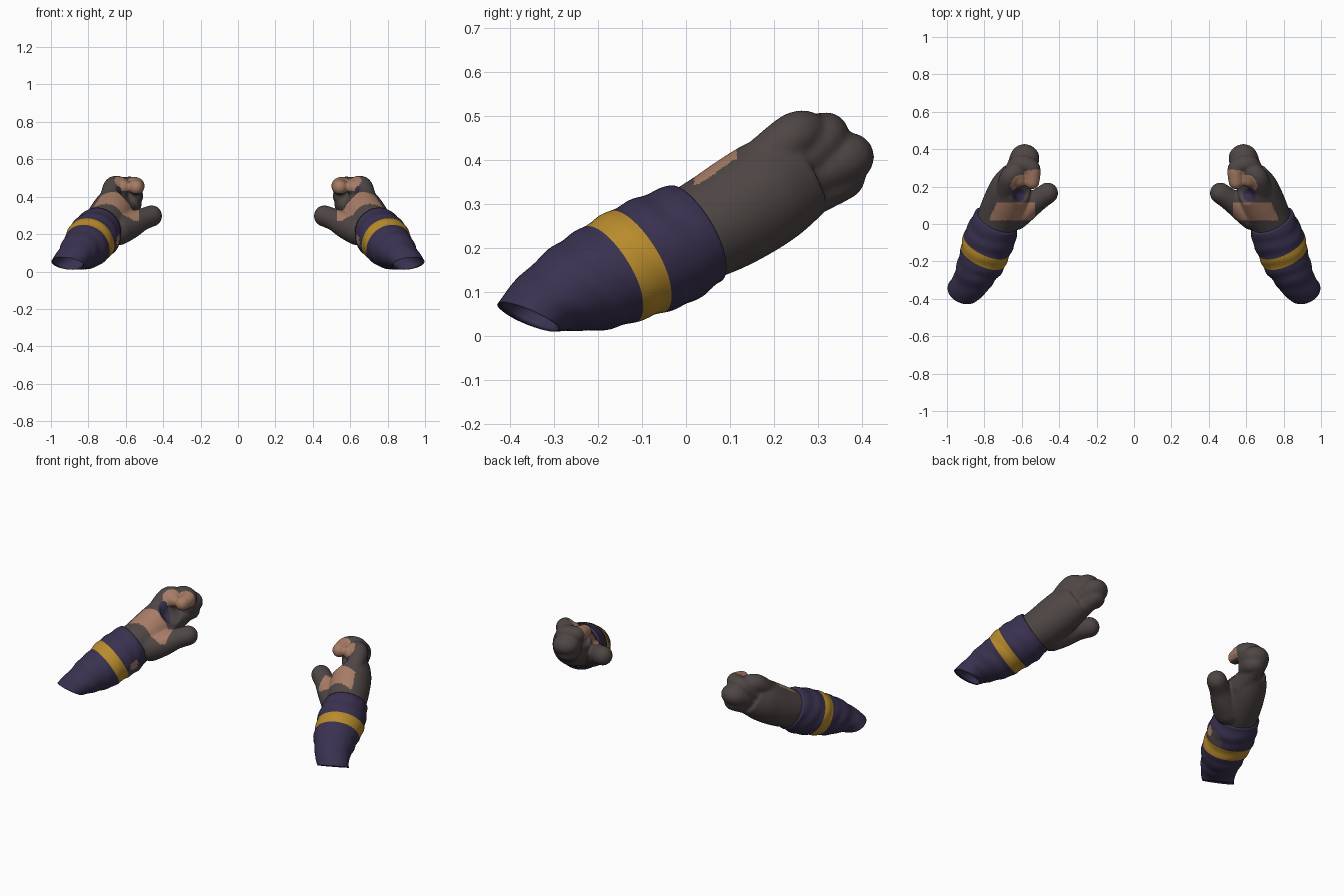
import bpy, bmesh, math
from mathutils import Matrix, Vector

cube = bpy.data.objects.get("Cube")
if cube:
    bpy.data.objects.remove(cube, do_unlink=True)


def material(name, rgb):
    m = bpy.data.materials.new(name)
    m.use_nodes = True
    m.diffuse_color = (*rgb, 1)
    bsdf = m.node_tree.nodes["Principled BSDF"]
    bsdf.inputs["Base Color"].default_value = (*rgb, 1)
    bsdf.inputs["Roughness"].default_value = 0.8
    return m


PURPLE, GOLD, GREY, SKIN = range(4)
MATS = [material("dark purple cloth", (0.042, 0.031, 0.08)),
        material("gold band", (0.48, 0.26, 0.025)),
        material("charcoal glove", (0.075, 0.061, 0.058)),
        material("tan skin", (0.38, 0.20, 0.13))]

# Horizontal heading of the arm and the sideways axis of its cross-sections
HEAD = Vector((-0.42, 0.907, 0))
SIDE = Vector((0.907, 0.42, 0))
UP = Vector((0, 0, 1))
SEGS = 48


def catmull(rows, steps):
    """Smoothly interpolate a list of equal-length tuples."""
    pts = [rows[0]] + rows + [rows[-1]]
    out = []
    for k in range(1, len(pts) - 2):
        for s in range(steps):
            t = s / steps
            out.append(tuple(
                0.5 * (2 * b + (c - a) * t + (2 * a - 5 * b + 4 * c - d) * t * t
                       + (3 * b - a - 3 * c + d) * t ** 3)
                for a, b, c, d in zip(*pts[k - 1:k + 3])))
    return out + [rows[-1]]


def loft(bm, rings, wrinkle=0.0):
    """Skin elliptical rings of (x, y, z, side radius, up radius, pitch)."""
    loops = []
    for i, (x, y, z, ru, rw, pitch) in enumerate(rings):
        p = math.radians(pitch)
        w = UP * math.cos(p) - HEAD * math.sin(p)
        loop = []
        for j in range(SEGS):
            a = math.tau * j / SEGS
            k = 1 + wrinkle * math.sin(95 * y + 1.5 * math.sin(2 * a) + a)
            loop.append(bm.verts.new(Vector((x, y, z))
                        + SIDE * (ru * k * math.cos(a)) + w * (rw * k * math.sin(a))))
        loops.append(loop)
    strips = []
    for a, b in zip(loops, loops[1:]):
        strips.append([bm.faces.new((a[j], a[(j + 1) % SEGS], b[(j + 1) % SEGS], b[j]))
                       for j in range(SEGS)])
    bm.faces.new(loops[0])
    bm.faces.new(loops[-1])
    bmesh.ops.recalc_face_normals(bm, faces=bm.faces)
    return strips


def finger(bm, points):
    """A rounded digit swept by spheres along (x, y, z, radius) points."""
    for x, y, z, r in catmull(points, 6):
        bmesh.ops.create_uvsphere(bm, u_segments=20, v_segments=12, radius=r,
                                  matrix=Matrix.Translation((x, y, z)))


def make_object(name, mesh):
    ob = bpy.data.objects.new(name, mesh)
    bpy.context.scene.collection.objects.link(ob)
    return ob


def make_pair(bm, name):
    """Create the left part and its mirrored right twin."""
    for f in bm.faces:
        f.smooth = True
    for side in ("left", "right"):
        mesh = bpy.data.meshes.new(side + "_" + name)
        if side == "right":
            bmesh.ops.scale(bm, vec=(-1, 1, 1), verts=bm.verts)
            bmesh.ops.reverse_faces(bm, faces=bm.faces)
        bm.to_mesh(mesh)
        for m in MATS:
            mesh.materials.append(m)
        make_object(side + "_" + name, mesh)
    bm.free()


def near(p, x, y, z, r):
    return (p - Vector((x, y, z))).length < r


# Sleeve: hollow cuff mouth, wrinkled forearm and gold band
bm = bmesh.new()
mouth = [(0.85, -0.27, 0.10, 0.06, 0.06, 35), (0.905, -0.35, 0.05, 0.08, 0.064, 62)]
body = catmull([(0.912, -0.36, 0.043, 0.09, 0.073, 63),
                (0.87, -0.31, 0.08, 0.10, 0.086, 37),
                (0.842, -0.25, 0.108, 0.113, 0.108, 27),
                (0.815, -0.20, 0.128, 0.125, 0.119, 27),
                (0.79, -0.12, 0.165, 0.135, 0.13, 27),
                (0.76, -0.05, 0.195, 0.135, 0.134, 27),
                (0.735, 0.02, 0.232, 0.122, 0.124, 27)], 8)
rings = mouth + body
for ring, strip in zip(rings[1:], loft(bm, rings, 0.016)):
    for f in strip:
        c = f.calc_center_median()
        if -0.168 < ring[1] < -0.105 and ring in body:
            f.material_index = GOLD
        elif near(c, 0.645, -0.11, 0.17, 0.03):
            f.material_index = SKIN
        elif near(c, 0.67, -0.10, 0.12, 0.055):
            f.material_index = GREY
make_pair(bm, "sleeve")

# Hand: palm loft with a cupped hollow
bm = bmesh.new()
loft(bm, catmull([(0.745, -0.01, 0.215, 0.108, 0.108, 27),
                  (0.71, 0.07, 0.255, 0.115, 0.117, 27),
                  (0.68, 0.14, 0.297, 0.115, 0.122, 29),
                  (0.655, 0.20, 0.335, 0.108, 0.12, 30),
                  (0.63, 0.26, 0.37, 0.085, 0.105, 32)], 6))
hollow, depth = Vector((0.56, 0.18, 0.43)), 0.09
for v in bm.verts:
    d = v.co - hollow
    if d.length < depth:
        v.co = hollow + d.normalized() * depth

# Curled fingers and thumb
for path in (
    # little finger
    [(0.685, 0.17, 0.39, 0.055), (0.665, 0.245, 0.452, 0.055),
     (0.63, 0.275, 0.46, 0.048), (0.615, 0.235, 0.45, 0.04)],
    # ring finger
    [(0.66, 0.22, 0.37, 0.06), (0.62, 0.315, 0.448, 0.052),
     (0.55, 0.30, 0.458, 0.048), (0.545, 0.225, 0.45, 0.04)],
    # middle finger
    [(0.64, 0.22, 0.34, 0.06), (0.605, 0.36, 0.40, 0.056),
     (0.56, 0.36, 0.405, 0.053), (0.56, 0.30, 0.40, 0.045)],
    # index finger
    [(0.62, 0.20, 0.30, 0.07), (0.59, 0.345, 0.357, 0.054),
     (0.565, 0.34, 0.358, 0.05), (0.57, 0.29, 0.36, 0.045)],
    # thumb
    [(0.64, 0.05, 0.225, 0.085), (0.58, 0.085, 0.245, 0.072),
     (0.52, 0.125, 0.275, 0.06), (0.462, 0.165, 0.297, 0.057)],
):
    finger(bm, path)

# Fuse the hand into one soft skin
raw = bpy.data.meshes.new("hand_blank")
bm.to_mesh(raw)
bm.free()
blank = make_object("hand_blank", raw)
remesh = blank.modifiers.new("fuse", 'REMESH')
remesh.mode = 'VOXEL'
remesh.voxel_size = 0.007
bpy.context.view_layer.update()
graph = bpy.context.evaluated_depsgraph_get()
fused = bpy.data.meshes.new_from_object(blank.evaluated_get(graph))
bpy.data.objects.remove(blank, do_unlink=True)
bm = bmesh.new()
bm.from_mesh(fused)
for _ in range(4):
    bmesh.ops.smooth_vert(bm, verts=bm.verts, factor=0.5,
                          use_axis_x=True, use_axis_y=True, use_axis_z=True)
bm.normal_update()

# Glove cut-outs: bare palm, palm patch and bare fingertips
palm_dir = Vector((-0.5, -0.5, 0.7)).normalized()
for f in bm.faces:
    c, n = f.calc_center_median(), f.normal
    f.material_index = GREY
    if 0.53 < c.x < 0.77 and 0.02 < c.y < 0.115 and c.z > 0.27 and n.dot(palm_dir) > 0.45:
        f.material_index = SKIN
    elif math.hypot(c.x - 0.62, c.y - 0.155) < 0.036 and n.z > 0:
        f.material_index = PURPLE
    elif near(c, 0.545, 0.235, 0.46, 0.07) and c.z > 0.42 and c.x < 0.59:
        f.material_index = SKIN
    elif near(c, 0.625, 0.235, 0.45, 0.06) and n.y < 0.3 and c.z > 0.43 and c.x < 0.67:
        f.material_index = SKIN
make_pair(bm, "gloved_hand")
